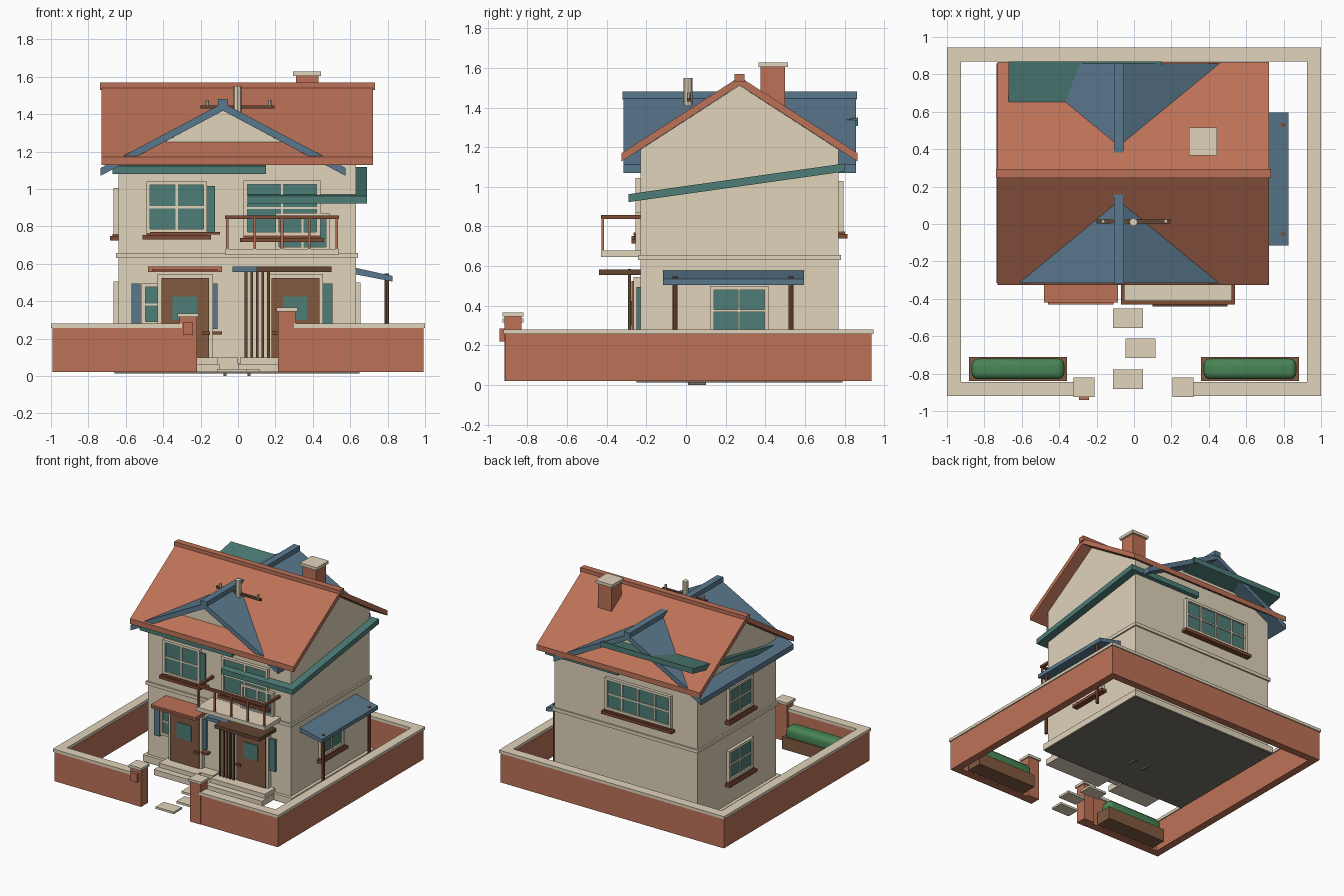
import bpy, bmesh

default = bpy.data.objects.get("Cube")
if default:
    bpy.data.objects.remove(default, do_unlink=True)


def material(name, rgb):
    m = bpy.data.materials.new(name)
    m.use_nodes = True
    linear = [(c / 255) ** 2.2 for c in rgb] + [1]
    m.diffuse_color = linear
    m.node_tree.nodes["Principled BSDF"].inputs["Base Color"].default_value = linear
    return m


BEIGE = material("cream_plaster", (223, 210, 186))
RED = material("terracotta", (187, 113, 88))
BLUE = material("slate_blue", (90, 120, 140))
TEAL = material("teal", (78, 124, 117))
WOOD = material("red_brown_wood", (126, 76, 56))
DARK = material("dark_wood", (98, 70, 53))
DOOR = material("door_wood", (128, 90, 66))
GREEN = material("hedge_green", (74, 132, 87))
STONE = material("foundation_grey", (118, 113, 103))


def finish(name, bm, mat):
    bmesh.ops.recalc_face_normals(bm, faces=bm.faces)
    mesh = bpy.data.meshes.new(name)
    bm.to_mesh(mesh)
    bm.free()
    mesh.materials.append(mat)
    obj = bpy.data.objects.new(name, mesh)
    bpy.context.collection.objects.link(obj)
    return obj


def extrude(name, profile, axis, a, b, mat):
    """Sweep a (y,z) profile along x, or an (x,z) profile along y."""
    bm = bmesh.new()
    place = (lambda t, p: (t, *p)) if axis == "x" else (lambda t, p: (p[0], t, p[1]))
    rings = [[bm.verts.new(place(t, p)) for p in profile] for t in (a, b)]
    for ring in rings:
        bm.faces.new(ring)
    for i in range(len(profile)):
        j = (i + 1) % len(profile)
        bm.faces.new((rings[0][i], rings[0][j], rings[1][j], rings[1][i]))
    return finish(name, bm, mat)


def box(name, x, y, z, mat):
    return extrude(name, [(x[0], z[0]), (x[1], z[0]), (x[1], z[1]), (x[0], z[1])], "y", *y, mat)


def rod(name, x, y, z, r, mat, sides=8):
    bm = bmesh.new()
    bmesh.ops.create_cone(bm, cap_ends=True, segments=sides, radius1=r, radius2=r, depth=z[1] - z[0])
    obj = finish(name, bm, mat)
    obj.location = (x, y, (z[0] + z[1]) / 2)
    return obj


def chevron(name, mid, half, apex, eave, thick, axis, a, b, mat):
    pts = [(mid - half, eave), (mid, apex), (mid + half, eave),
           (mid + half, eave - thick), (mid, apex - thick), (mid - half, eave - thick)]
    return extrude(name, pts, axis, a, b, mat)


def wall_box(name, side, wall, u, depth, z, mat):
    """Box standing off a wall: side is 'x' or 'y', depth is signed outward."""
    d = sorted((wall, wall + depth))
    return box(name, d, u, z, mat) if side == "x" else box(name, u, d, z, mat)


def window(name, side, wall, out, u, z, cols, rows=2, sill=True):
    f, m = 0.02, 0.012
    inset = lambda r: (r[0] + f / 2, r[1] - f / 2)
    wall_box(name + "_glass", side, wall, inset(u), out * 0.012, inset(z), TEAL)
    for i, (p, q) in enumerate([(u[0], u[0] + f), (u[1] - f, u[1])]):
        wall_box(f"{name}_jamb_{i}", side, wall, (p, q), out * 0.025, z, BEIGE)
    for i, (p, q) in enumerate([(z[0], z[0] + f), (z[1] - f, z[1])]):
        wall_box(f"{name}_rail_{i}", side, wall, u, out * 0.025, (p, q), BEIGE)
    for i in range(1, cols):
        c = u[0] + (u[1] - u[0]) * i / cols
        wall_box(f"{name}_mullion_{i}", side, wall, (c - m / 2, c + m / 2), out * 0.02, inset(z), BEIGE)
    for i in range(1, rows):
        c = z[0] + (z[1] - z[0]) * i / rows
        wall_box(f"{name}_bar_{i}", side, wall, inset(u), out * 0.02, (c - m / 2, c + m / 2), BEIGE)
    if sill:
        wall_box(name + "_sill", side, wall, (u[0] - 0.02, u[1] + 0.02), out * 0.045, (z[0] - 0.035, z[0] - 0.012), WOOD)
        wall_box(name + "_sill_lip", side, wall, u, out * 0.032, (z[0] - 0.012, z[0]), WOOD)


# House body with gable ends, foundation, plinth and belt course
L, R, F, B = -0.64, 0.63, -0.23, 0.77
extrude("house_walls", [(F, 0.02), (B, 0.02), (B, 1.188), (0.27, 1.512), (F, 1.188)], "x", L, R, BEIGE)
box("foundation", (L - 0.02, R + 0.02), (F - 0.02, B + 0.02), (0.012, 0.03), STONE)
box("plinth", (L - 0.025, R + 0.025), (F - 0.025, B + 0.025), (0.02, 0.07), BEIGE)
box("belt_course", (L - 0.012, R + 0.012), (F - 0.012, B + 0.012), (0.63, 0.657), BEIGE)
for x in (-0.07, 0.06):
    box("floor_drain", (x - 0.008, x + 0.008), (0.01, 0.1), (0, 0.03), STONE)

# Roofs
chevron("main_roof", 0.27, 0.595, 1.555, 1.17, 0.042, "x", -0.73, 0.722, RED)
box("main_ridge_cap", (-0.738, 0.733), (0.245, 0.295), (1.53, 1.568), RED)
extrude("cross_gable_wall", [(-0.58, 1.15), (0.42, 1.15), (-0.08, 1.42)], "y", -0.2, 0.74, BEIGE)
chevron("cross_roof", -0.08, 0.655, 1.46, 1.112, 0.042, "y", -0.315, 0.858, BLUE)
box("cross_ridge_cap", (-0.107, -0.053), (-0.32, 0.862), (1.44, 1.482), BLUE)
extrude("lower_lean_to", [(-0.29, 0.923), (0.8, 1.077), (0.8, 1.118), (-0.29, 0.963)], "x", 0.05, 0.69, TEAL)
extrude("upper_lean_to", [(-0.29, 1.08), (0.868, 1.308), (0.868, 1.35), (-0.29, 1.122)], "x", -0.67, 0.15, TEAL)

# Chimney and roof mast
box("chimney", (0.31, 0.43), (0.375, 0.5), (1.3, 1.608), RED)
box("chimney_cap", (0.295, 0.445), (0.365, 0.515), (1.605, 1.628), BEIGE)
rod("mast", -0.003, 0.01, (1.35, 1.55), 0.022, BEIGE)
box("mast_arm", (-0.2, 0.195), (0.004, 0.024), (1.43, 1.447), DARK)
for x in (-0.165, 0.17):
    rod("mast_peg", x, 0.014, (1.43, 1.475), 0.01, BEIGE)

# Windows
window("front_left_window", "y", F, -1, (-0.49, -0.165), (0.765, 1.04), 2)
box("front_left_shutter", (-0.165, -0.122), (F - 0.015, F), (0.76, 1.015), TEAL)
box("front_left_long_sill", (-0.47, -0.095), (F - 0.035, F), (0.757, 0.769), WOOD)
window("front_right_window", "y", F, -1, (0.03, 0.44), (0.75, 1.045), 2)
window("balcony_door", "y", F, -1, (0.2, 0.49), (0.67, 0.87), 2, rows=1, sill=False)
window("porch_window", "y", F, -1, (-0.515, -0.14), (0.27, 0.495), 3, sill=False)
window("side_window", "x", R, 1, (0.12, 0.415), (0.25, 0.5), 2)
for z in (0.26, 0.76):
    window("far_side_window", "x", L, -1, (0.09, 0.4), (z, z + 0.245), 2)
window("back_window", "y", B, 1, (-0.42, 0.165), (0.775, 1.03), 4)
for x in (-0.57, -0.14):
    box("blue_shutter", (x, x + 0.048 if x < -0.5 else -0.11), (F - 0.02, F), (0.25, 0.495), BLUE)
box("teal_shutter", (0.455, 0.505), (F - 0.02, F), (0.24, 0.495), TEAL)

# Doors with frames, panes and handles
for x0, x1, hx in ((-0.43, -0.135, -0.17), (0.16, 0.455, 0.2)):
    box("door_frame", (x0, x1), (F - 0.035, F), (0.1, 0.545), BEIGE)
    box("door", (x0 + 0.02, x1 - 0.02), (F - 0.045, F), (0.1, 0.525), DOOR)
    box("door_pane", (x0 + 0.08, x1 - 0.085), (F - 0.05, F), (0.3, 0.425), TEAL)
    box("door_handle", (hx - 0.02, hx + 0.02), (F - 0.06, F), (0.22, 0.238), WOOD)
box("wall_bracket", (-0.14, -0.085), (F - 0.04, F), (0.222, 0.238), WOOD)
for i in range(5):
    x = 0.043 + i * 0.03
    box("entry_slat", (x - 0.007, x + 0.007), (-0.293, -0.278), (0.1, 0.585), DARK)

# Canopies over the doors
box("left_canopy", (-0.48, -0.085), (-0.42, F), (0.556, 0.584), RED)
box("left_canopy_trim", (-0.46, -0.11), (-0.43, -0.42), (0.56, 0.572), RED)
box("blue_canopy", (-0.03, 0.14), (-0.36, F), (0.556, 0.584), BLUE)
box("right_canopy", (0.1, 0.5), (-0.44, F), (0.556, 0.584), DARK)

# Balcony with railing
X0, X1, Y0 = -0.07, 0.54, -0.43
box("balcony_floor", (X0, X1), (Y0, F), (0.647, 0.68), BEIGE)
box("front_handrail", (X0, X1), (Y0, Y0 + 0.02), (0.838, 0.857), WOOD)
for x in (X0, X1 - 0.02):
    box("side_handrail", (x, x + 0.02), (Y0 + 0.02, F), (0.838, 0.857), WOOD)
for i in range(5):
    x = -0.057 + i * 0.146
    box("railing_post", (x - 0.007, x + 0.007), (-0.427, -0.413), (0.68, 0.84), RED)

# Side awning on posts
extrude("side_awning", [(0.62, 0.545), (0.825, 0.505), (0.825, 0.535), (0.62, 0.58)], "y", -0.115, 0.595, BLUE)
for y in (-0.055, 0.53):
    rod("awning_post", 0.795, y, (0.02, 0.547), 0.013, WOOD)

# Two-tier porches and stepping stones
for x0, x1 in ((-0.46, -0.1), (0.0, 0.5)):
    box("porch_lower_step", (x0, x1), (-0.41, F), (0.02, 0.065), BEIGE)
    box("porch_upper_step", (x0 + 0.01, x1 - 0.01), (-0.36, F), (0.065, 0.1), BEIGE)
box("middle_step", (-0.11, 0.0), (-0.32, F), (0.03, 0.1), BEIGE)
for x, y in ((-0.033, -0.505), (0.035, -0.665), (-0.033, -0.83)):
    box("stepping_stone", (x - 0.08, x + 0.08), (y - 0.052, y + 0.052), (0.021, 0.038), BEIGE)

# Garden wall: red body with a wider coping
runs = [((-1, -0.925), (-0.92, 0.945)), ((0.925, 1), (-0.92, 0.945)), ((-0.925, 0.925), (0.87, 0.945)),
        ((-0.925, -0.3), (-0.92, -0.845)), ((0.3, 0.925), (-0.92, -0.845))]
for x, y in runs:
    box("garden_wall_coping", x, y, (0.257, 0.28), BEIGE)
    lx = 0.008 if abs(x[1] - x[0]) < 0.1 else -0.008
    box("garden_wall", (x[0] + lx, x[1] - lx), (y[0] + 0.008, y[1] - 0.008), (0.02, 0.257), RED)

# Gate pillars and letterbox
for x, top in ((-0.267, 0.315), (0.262, 0.345)):
    box("gate_pillar", (x - 0.047, x + 0.047), (-0.915, -0.83), (0.02, top), RED)
    box("gate_pillar_cap", (x - 0.057, x + 0.057), (-0.925, -0.82), (top, top + 0.02), BEIGE)
box("letterbox", (-0.295, -0.24), (-0.94, -0.91), (0.22, 0.285), RED)

# Planters with hedges
for s in (-1, 1):
    x0, x1 = sorted((s * 0.357, s * 0.883))
    box("planter", (x0, x1), (-0.84, -0.71), (0.02, 0.12), DOOR)
    hedge = box("hedge", (x0 + 0.015, x1 - 0.015), (-0.83, -0.72), (0.09, 0.2), GREEN)
    bevel = hedge.modifiers.new("round", "BEVEL")
    bevel.width, bevel.segments = 0.035, 4
    for p in hedge.data.polygons:
        p.use_smooth = True
